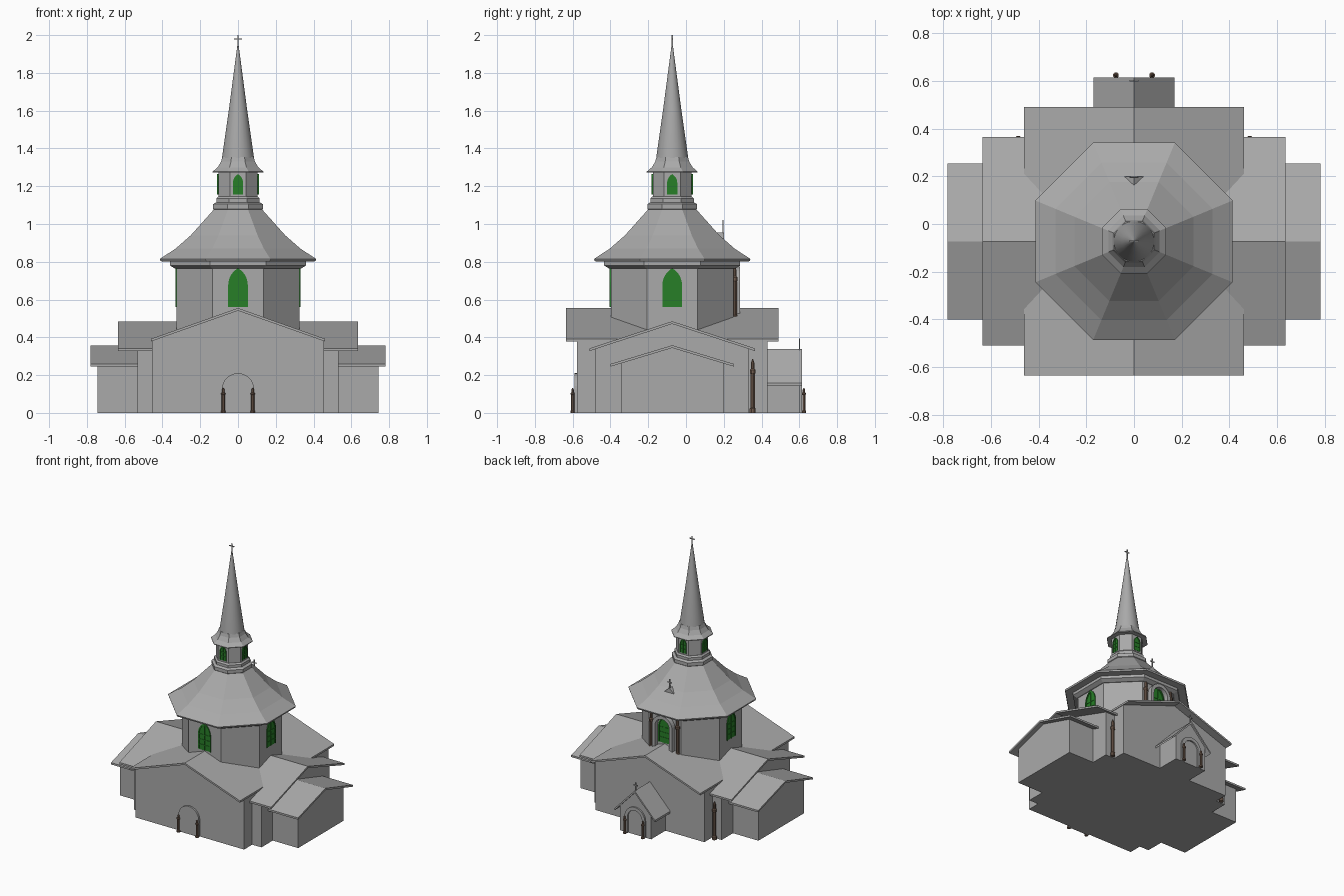
import bpy, bmesh
from math import pi, cos, sin
from mathutils import Matrix

if "Cube" in bpy.data.objects:
    bpy.data.objects.remove(bpy.data.objects["Cube"])

CY = -0.073            # tower axis in y
OCT = cos(pi / 8)      # octagon apothem / radius


def material(name, rgb):
    m = bpy.data.materials.new(name)
    m.use_nodes = True
    m.diffuse_color = (*rgb, 1)
    m.node_tree.nodes["Principled BSDF"].inputs["Base Color"].default_value = (*rgb, 1)
    return m


STONE = material("grey stone", (0.4, 0.4, 0.4))
GREEN = material("green glass", (0.02, 0.21, 0.02))
BROWN = material("brown column", (0.17, 0.11, 0.08))


def finish(name, bm, mat):
    bmesh.ops.recalc_face_normals(bm, faces=bm.faces)
    me = bpy.data.meshes.new(name)
    bm.to_mesh(me)
    bm.free()
    me.materials.append(mat)
    ob = bpy.data.objects.new(name, me)
    bpy.context.collection.objects.link(ob)
    return ob


def prism(name, pts, a, b, mat=STONE, turn=0, cy=0.0):
    """Outline in x-z pushed along y from a to b, then turned about z and moved to cy."""
    bm = bmesh.new()
    face = bm.faces.new([bm.verts.new((x, a, z)) for x, z in pts])
    out = bmesh.ops.extrude_face_region(bm, geom=[face])
    verts = [v for v in out["geom"] if isinstance(v, bmesh.types.BMVert)]
    bmesh.ops.translate(bm, verts=verts, vec=(0, b - a, 0))
    bm.transform(Matrix.Translation((0, cy, 0)) @ Matrix.Rotation(turn, 4, "Z"))
    return finish(name, bm, mat)


def lathe(name, profile, sides, x=0.0, y=CY, mat=STONE, smooth=False):
    """Rings of (distance to flat side, z), closed at both ends."""
    bm = bmesh.new()
    rings = []
    for r, z in profile:
        rr = r / cos(pi / sides)
        angles = [2 * pi * (i + 0.5) / sides for i in range(sides)]
        rings.append([bm.verts.new((x + rr * cos(t), y + rr * sin(t), z)) for t in angles])
    for lo, hi in zip(rings, rings[1:]):
        for i in range(sides):
            j = (i + 1) % sides
            bm.faces.new((lo[i], lo[j], hi[j], hi[i]))
    bm.faces.new(rings[0][::-1])
    bm.faces.new(rings[-1])
    ob = finish(name, bm, mat)
    if smooth:
        for p in ob.data.polygons:
            p.use_smooth = len(p.vertices) == 4
    return ob


def rect(x0, x1, z0, z1):
    return [(x0, z0), (x1, z0), (x1, z1), (x0, z1)]


def gable_block(name, wall_w, wall_l, roof_w, roof_l, eave, ridge, turn, cy=CY):
    """Gabled walls (half sizes) under a thin folded roof."""
    t = 0.014
    slope = (ridge - eave - t) / roof_w
    top = ridge - t / 2
    side = top - slope * wall_w
    prism(name + "_walls", [(-wall_w, 0), (wall_w, 0), (wall_w, side), (0, top), (-wall_w, side)],
          -wall_l, wall_l, STONE, turn, cy)
    prism(name + "_roof", [(-roof_w, eave), (0, ridge - t), (roof_w, eave),
                           (roof_w, eave + t), (0, ridge), (-roof_w, eave + t)],
          -roof_l, roof_l, STONE, turn, cy)


def round_arch(hw, z0, spring, n=16):
    pts = [(hw * cos(pi * i / n), spring + hw * sin(pi * i / n)) for i in range(n + 1)]
    return [(hw, z0)] + pts + [(-hw, z0)]


def pointed_arch(hw, z0, spring, n=6):
    arc = [(2 * hw * cos(pi / 3 * i / n) - hw, spring + 2 * hw * sin(pi / 3 * i / n))
           for i in range(n + 1)]
    return [(hw, z0)] + arc + [(-x, z) for x, z in arc[-2::-1]] + [(-hw, z0)]


def arch_ring(name, hw, width, z0, spring, a, b, cy=0.0):
    outer = round_arch(hw, z0, spring)
    inner = round_arch(hw - width, z0, spring)
    prism(name, outer + inner[::-1], a, b, STONE, 0, cy)


def column(name, x, y, z0, h, r):
    prof = [(1.2, 0), (1.2, 0.08), (0.85, 0.1), (0.85, 0.72), (1.15, 0.74), (1.15, 0.8),
            (0.7, 0.82), (0.7, 0.93), (0.2, 1)]
    lathe(name, [(r * a, z0 + h * b) for a, b in prof], 8, x, y, BROWN)


def window(name, hw, z0, spring, apothem, turn, bars):
    """Pointed glass with raised frame and glazing bars on one tower side."""
    outer = pointed_arch(hw, z0, spring)
    inner = pointed_arch(hw * 0.84, z0 + hw * 0.12, spring)
    prism(name + "_glass", outer, -apothem - 0.002, -apothem + 0.004, GREEN, turn, CY)
    frame = outer + inner[::-1]
    prism(name + "_frame", frame, -apothem - 0.007, -apothem, GREEN, turn, CY)
    t = hw * 0.06
    prism(name + "_mullion", rect(-t, t, z0, spring + hw * 1.3),
          -apothem - 0.006, -apothem, GREEN, turn, CY)
    for i in range(bars):
        z = z0 + (spring - z0) * (i + 1) / bars
        prism(name + "_bar", rect(-hw * 0.9, hw * 0.9, z - t, z + t),
              -apothem - 0.005, -apothem, GREEN, turn, CY)


def cross(name, y, z0, h, arm, t):
    prism(name + "_post", rect(-t, t, z0, z0 + h), y - t, y + t)
    z = z0 + h * 0.66
    prism(name + "_arm", rect(-arm, arm, z - t, z + t), y - t, y + t)


# Nave and stepped transepts
gable_block("nave", 0.455, 0.504, 0.461, 0.563, 0.378, 0.555, 0)
gable_block("inner_transept", 0.407, 0.532, 0.437, 0.635, 0.328, 0.485, pi / 2)
gable_block("outer_transept", 0.272, 0.745, 0.327, 0.782, 0.245, 0.358, pi / 2)

# Octagonal drum, cornice and flared roof
lathe("drum", [(0.325, 0.3), (0.325, 0.8)], 8)
lathe("drum_cornice", [(0.335, 0.765), (0.36, 0.78), (0.36, 0.805)], 8)
lathe("drum_roof", [(0.35, 0.8), (0.41, 0.803), (0.414, 0.815), (0.33, 0.87),
                    (0.25, 0.94), (0.125, 1.08)], 8)

# Collar and belfry
lathe("belfry_collar", [(0.12, 1.07), (0.132, 1.08), (0.132, 1.105), (0.115, 1.115),
                        (0.115, 1.135), (0.105, 1.145)], 8)
lathe("belfry", [(0.103, 1.13), (0.103, 1.29)], 8)

# Spire with flared skirt
lathe("spire_skirt", [(0.1, 1.272), (0.135, 1.272), (0.135, 1.277), (0.108, 1.3),
                      (0.09, 1.33), (0.083, 1.355)], 8)
lathe("spire", [(0.088, 1.3), (0.084, 1.355), (0.049, 1.6), (0.003, 1.95)], 24, smooth=True)
cross("spire_cross", CY, 1.94, 0.06, 0.02, 0.003)

# Tower windows
for k in range(4):
    window("drum_window", 0.052, 0.56, 0.676, 0.325, k * pi / 2, 3)
    window("belfry_window", 0.027, 1.155, 1.217, 0.103, k * pi / 2, 2)

# Front doorway
prism("front_door_arch", round_arch(0.085, 0, 0.125), -0.59, -0.57)

# Back porch
prism("porch_walls", [(-0.13, 0), (0.13, 0), (0.13, 0.192), (0, 0.328), (-0.13, 0.192)], 0.4, 0.602)
prism("porch_roof", [(-0.17, 0.143), (0, 0.32), (0.17, 0.143), (0.17, 0.158), (0, 0.337),
                     (-0.17, 0.158)], 0.4, 0.614)
arch_ring("porch_arch", 0.085, 0.025, 0, 0.125, 0.595, 0.613)
cross("porch_cross", 0.6, 0.33, 0.065, 0.018, 0.003)

# Back drum surround with its gable breaking through the roof
arch_ring("drum_arch", 0.085, 0.025, 0.45, 0.69, 0.24, 0.287)
prism("roof_gable", [(-0.11, 0.86), (0.11, 0.86), (0, 0.955)], 0.1, 0.2)
cross("gable_cross", 0.195, 0.95, 0.07, 0.018, 0.003)

# Columns in mirrored pairs
for s in (-1, 1):
    column("front_door_column", s * 0.078, -0.6, 0, 0.132, 0.01)
    column("porch_column", s * 0.076, 0.624, 0, 0.132, 0.01)
    column("corner_column", s * 0.485, 0.353, 0, 0.285, 0.013)
    column("drum_column", s * 0.11, 0.258, 0.49, 0.285, 0.013)
